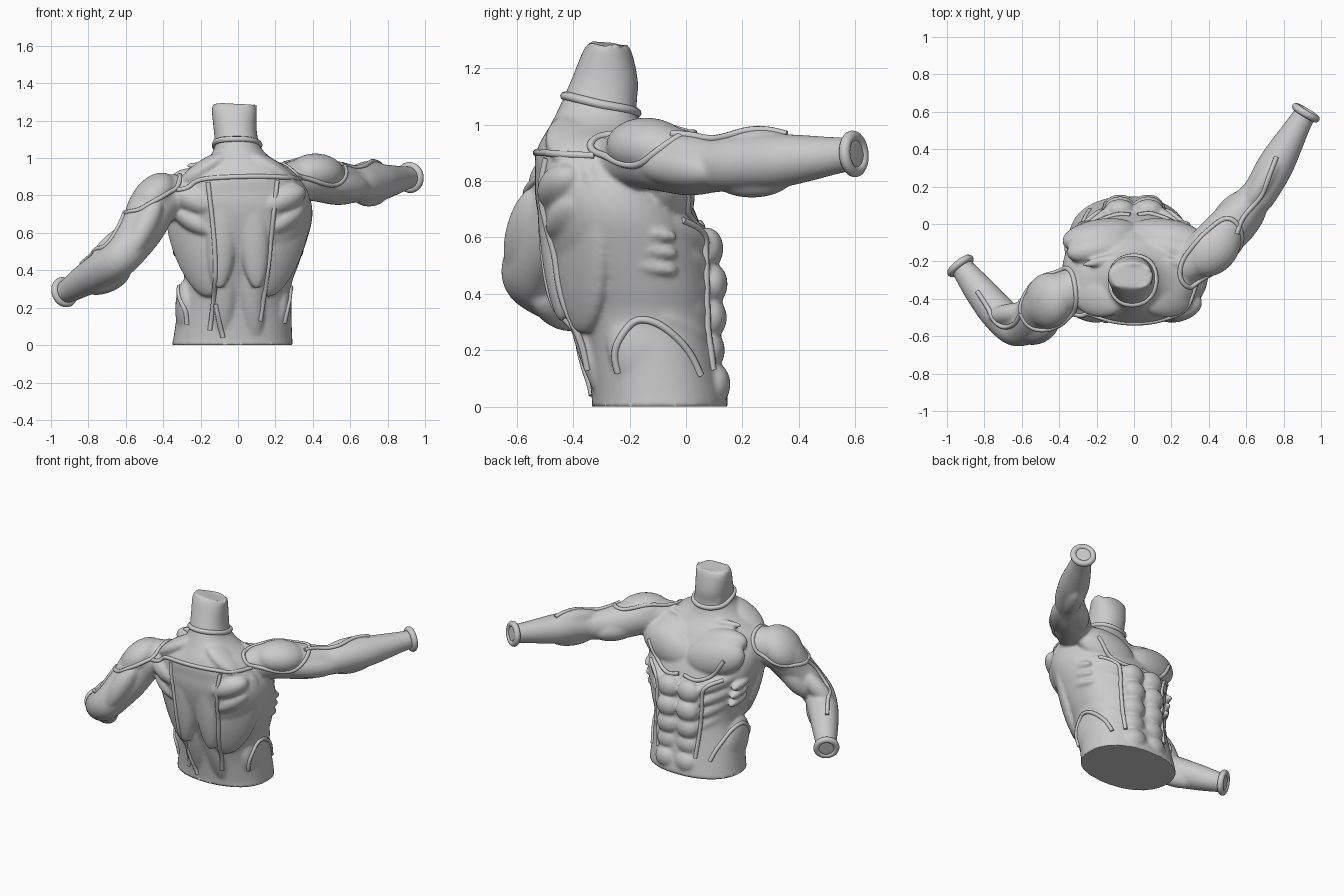
import bpy, bmesh, math
from mathutils import Vector, Matrix
from mathutils.bvhtree import BVHTree

if "Cube" in bpy.data.objects:
    bpy.data.objects.remove(bpy.data.objects["Cube"])

V = Vector
bm = bmesh.new()


def loft(rings):
    loops = [[bm.verts.new(p) for p in ring] for ring in rings]
    n = len(loops[0])
    for a, b in zip(loops, loops[1:]):
        for i in range(n):
            j = (i + 1) % n
            bm.faces.new((a[i], a[j], b[j], b[i]))
    bm.faces.new(loops[0][::-1])
    bm.faces.new(loops[-1])


def resample(pts, steps, closed=False):
    """Catmull-Rom through points of any dimension."""
    pts = [V(p) for p in pts]
    n, out = len(pts), []
    for i in range(n if closed else n - 1):
        if closed:
            a, b, c, d = (pts[(i + k) % n] for k in (-1, 0, 1, 2))
        else:
            a, b, c, d = pts[max(i - 1, 0)], pts[i], pts[i + 1], pts[min(i + 2, n - 1)]
        for s in range(steps):
            t = s / steps
            out.append(b + (c - a) * (t / 2) + (a * 2 - b * 5 + c * 4 - d) * (t * t / 2)
                       + (b * 3 - a - c * 3 + d) * (t ** 3 / 2))
    return out if closed else out + [pts[-1]]


def muscle(a, b, width, depth, normal):
    """Ellipsoid from a to b, 'depth' thick along the normal."""
    a, b = V(a), V(b)
    z = (b - a).normalized()
    y = z.cross(V(normal)).normalized()
    x = y.cross(z)
    m = Matrix((x * depth, y * width, z * (b - a).length / 2)).transposed().to_4x4()
    m.translation = (a + b) / 2
    bmesh.ops.create_uvsphere(bm, u_segments=24, v_segments=16, radius=1, matrix=m)


def limb(points):
    rows = resample(points, 5)
    cs = [r.xyz for r in rows]
    rings = []
    for i, r in enumerate(rows):
        t = (cs[min(i + 1, len(cs) - 1)] - cs[max(i - 1, 0)]).normalized()
        u = t.cross(V((0, 0, 1))).normalized()
        w = t.cross(u)
        rings.append([cs[i] + (u * math.cos(k * math.tau / 24) + w * math.sin(k * math.tau / 24)) * r.w
                      for k in range(24)])
    loft(rings)


# Trunk and neck: z, then x and y extents of each cross-section
trunk = [(0, -.355, .295, -.335, .15), (.04, -.345, .29, -.335, .145), (.2, -.32, .285, -.36, .115),
         (.32, -.29, .285, -.40, .105), (.42, -.295, .32, -.44, .1), (.55, -.335, .365, -.49, .08),
         (.66, -.375, .395, -.52, .045), (.75, -.385, .395, -.535, .005), (.82, -.37, .37, -.535, -.035),
         (.89, -.32, .33, -.535, -.08), (.95, -.22, .27, -.51, -.13),
         (1, -.16, .18, -.48, -.16), (1.06, -.125, .12, -.45, -.175), (1.15, -.13, .1, -.41, -.17),
         (1.25, -.14, .1, -.37, -.19), (1.285, -.135, .1, -.35, -.21)]
rows = resample(trunk, 3)
rings = []
for n, (z, x0, x1, y0, y1) in enumerate(rows):
    ring = []
    for k in range(48):
        t = k * math.tau / 48
        c, s = math.cos(t), math.sin(t)
        e = .9
        ring.append(((x0 + x1) / 2 + (x1 - x0) / 2 * math.copysign(abs(c) ** e, c),
                     (y0 + y1) / 2 + (y1 - y0) / 2 * math.copysign(abs(s) ** e, s),
                     z + (.012 * math.sin(5 * t) if n == len(rows) - 1 else 0)))
    rings.append(ring)
loft(rings)

# Arms: x, y, z, radius
right_arm = [(.26, -.24, .87, .1), (.4, -.13, .89, .12), (.53, .01, .86, .112), (.61, .1, .855, .096),
             (.675, .17, .86, .094), (.755, .31, .87, .097), (.82, .425, .88, .083),
             (.88, .53, .89, .066), (.925, .605, .897, .058)]
left_arm = [(-.28, -.34, .80, .11), (-.43, -.4, .77, .13), (-.51, -.48, .63, .12), (-.59, -.545, .51, .105),
            (-.65, -.545, .45, .1), (-.74, -.46, .395, .096), (-.83, -.35, .34, .083),
            (-.9, -.26, .295, .066), (-.935, -.215, .28, .058)]
limb(right_arm)
limb(left_arm)

# Shoulder, upper-arm and forearm muscles
muscle((.3, -.25, .93), (.54, -.02, .91), .13, .105, (0, 0, 1))
muscle((.42, -.05, .83), (.62, .17, .83), .075, .078, (-1, .5, 0))
muscle((.44, -.18, .87), (.70, .12, .83), .075, .075, (1, -.5, 0))
muscle((.60, .08, .91), (.79, .38, .93), .055, .065, (0, 0, 1))
muscle((.62, .10, .81), (.79, .38, .82), .06, .075, (0, 0, 1))
muscle((.7, .12, .87), (.88, .44, .89), .045, .05, (1, -.5, 0))
muscle((-.36, -.36, .90), (-.55, -.46, .67), .15, .105, (-1, 0, 1))
muscle((-.42, -.52, .78), (-.60, -.6, .45), .07, .08, (0, -1, 0))
muscle((-.46, -.38, .7), (-.62, -.48, .46), .07, .07, (0, 1, 0))
muscle((-.55, -.46, .64), (-.78, -.5, .44), .055, .06, (-1, 0, 1))
muscle((-.58, -.54, .40), (-.82, -.37, .3), .06, .07, (0, 0, 1))
muscle((-.62, -.6, .47), (-.82, -.42, .35), .05, .055, (0, -1, 0))
muscle((-.66, -.54, .5), (-.87, -.31, .36), .05, .05, (0, 0, 1))

# Paired trunk muscles
for s in (-1, 1):
    muscle((s * .07, -.5, .92), (s * .1, -.44, .3), .08, .05, (0, -1, 0))      # upper spine
    muscle((s * .06, -.43, .5), (s * .09, -.28, 0), .065, .045, (0, -1, 0))    # lower spine
    muscle((s * .34, -.36, .86), (s * .15, -.375, .26), .14, .055, (s * .8, -1, 0))  # lat
    muscle((s * .1, -.47, .72), (s * .36, -.41, .83), .075, .085, (0, -1, 0))  # shoulder blade
    muscle((s * .14, -.46, .6), (s * .35, -.38, .74), .06, .07, (0, -1, 0))
    muscle((s * .04, -.40, 1.03), (s * .31, -.40, .86), .1, .05, (0, 0, 1))    # trapezius
    muscle((s * -.02, -.03, .725), (s * .38, -.10, .83), .13, .09, (s * .2, 1, .25))  # chest
    muscle((s * .0, -.10, .82), (s * .36, -.16, .89), .09, .08, (s * .2, 1, .4))
    muscle((s * .03, -.17, .95), (s * .28, -.22, .96), .025, .025, (0, 1, 0))  # collarbone
    muscle((s * .02 - .02, -.19, .93), (s * .09 - .02, -.27, 1.2), .03, .03, (0, 1, 0))  # neck
    for z, y in ((.08, .1), (.2, .08), (.315, .087), (.435, .09), (.56, .075)):  # abdominals
        muscle((s * .075, y, z - .075), (s * .075, y, z + .075), .082, .058, (0, 1, 0))
    for i in range(5):                                                         # ribs
        z = .26 + .085 * i
        w = (.30, .29, .31, .335, .35)[i] - .03
        muscle((s * w, -.11, z + .08), (s * .13, .075, z - .03), .05, .05, (s, 1, 0))
    for i in range(3):
        z = .48 + .06 * i
        muscle((s * (.33 + .01 * i), -.2, z + .03), (s * (.31 + .012 * i), -.03, z), .027, .03, (s, 0, 0))
    muscle((s * .26 - .02, -.22, .34), (s * .24 - .03, -.06, .02), .13, .06, (s, 0, 0))  # hip

# Fuse all muscles into one skin
mesh = bpy.data.meshes.new("muscular_torso")
bmesh.ops.recalc_face_normals(bm, faces=bm.faces[:])
bm.to_mesh(mesh)
bm.free()
body = bpy.data.objects.new("muscular_torso", mesh)
bpy.context.collection.objects.link(body)
rm = body.modifiers.new("Fuse", 'REMESH')
rm.mode, rm.voxel_size, rm.use_smooth_shade = 'VOXEL', .009, True
sm = body.modifiers.new("Soften", 'SMOOTH')
sm.factor, sm.iterations = .5, 9
deps = bpy.context.evaluated_depsgraph_get()
skin = bpy.data.meshes.new_from_object(body.evaluated_get(deps))
body.modifiers.clear()
body.data = skin
skin.polygons.foreach_set("use_smooth", [True] * len(skin.polygons))
for v in skin.vertices:                     # flat cut at the waist
    if v.co.z < .008:
        v.co.z = 0
tree = BVHTree.FromPolygons([v.co for v in skin.vertices], [p.vertices for p in skin.polygons])


def cable(name, pts, ray=0, closed=False, r=.013):
    """Tube laid on the skin; ray=-1 projects from the back, 1 from the chest."""
    if ray:
        pts = [(x, ray * 2, z) for x, z in pts]
    path = []
    for p in resample(pts, 8, closed):
        hit = tree.ray_cast(p, V((0, -ray, 0)))[0] if ray else None
        path.append(hit or tree.find_nearest(p)[0])
    n = len(path)
    for _ in range(4):
        path = [path[i] if not closed and i in (0, n - 1) else
                (path[i - 1] + path[i] * 2 + path[(i + 1) % n]) / 4 for i in range(n)]
    cu = bpy.data.curves.new(name, 'CURVE')
    cu.dimensions, cu.bevel_depth, cu.bevel_resolution, cu.use_fill_caps = '3D', r, 2, True
    sp = cu.splines.new('POLY')
    sp.points.add(n - 1)
    for q, p in zip(sp.points, path):
        q.co = (*p, 1)
    sp.use_cyclic_u, sp.use_smooth = closed, True
    bpy.context.collection.objects.link(bpy.data.objects.new(name, cu))


# Cables on the back
cable("yoke_cable", [(-.33, .83), (-.27, .84), (-.2, .885), (0, .9), (.2, .9), (.33, .89)], -1)
cable("back_cable_left", [(-.16, .87), (-.13, .6), (-.12, .4), (-.13, .25), (-.15, .08)], -1)
cable("back_cable_right", [(.21, .88), (.18, .6), (.16, .4), (.12, .13)], -1)
cable("lower_back_cable", [(-.12, .22), (-.1, .12), (-.08, .04)], -1)
# Cables on chest, belly and flanks
for s, side in ((-1, "left"), (1, "right")):
    cable("chest_cable_" + side, [(s * .29, .8), (s * .22, .69), (s * .12, .635), (s * .02, .65)], 1)
    cable("belly_cable_" + side, [(s * .28, .66), (s * .18, .6), (s * .17, .45), (s * .16, .3), (s * .15, .13)], 1)
    cable("flank_cable_" + side, [(s * .27, -.26, .11), (s * .28, -.26, .2), (s * .3, -.19, .3),
                                  (s * .29, -.09, .29), (s * .25, .01, .2), (s * .22, .05, .11)])
# Shoulder loops, arm cables and neck ring
cable("shoulder_loop_right", [(.25, -.3, .96), (.26, -.18, .99), (.34, -.08, 1), (.46, .02, .97),
                              (.54, 0, .93), (.53, -.12, .87), (.44, -.25, .87), (.32, -.34, .92)], closed=True)
cable("shoulder_loop_left", [(-.33, -.52, .83), (-.31, -.38, .92), (-.34, -.25, .87), (-.42, -.24, .77),
                             (-.53, -.34, .72), (-.6, -.45, .7), (-.53, -.56, .72), (-.41, -.55, .79)], closed=True)
cable("arm_cable_right", [(.54, -.05, .95), (.6, .05, .98), (.69, .13, .98), (.72, .24, 1), (.76, .36, .98)])
cable("arm_cable_left", [(-.58, -.47, .7), (-.62, -.53, .62), (-.7, -.55, .53), (-.76, -.48, .5), (-.84, -.36, .44)])
cable("neck_ring", [(-.02 + .14 * math.cos(a), -.31 + .14 * math.sin(a), 1.075 - .035 * math.sin(a))
                    for a in (i * math.tau / 10 for i in range(10))], closed=True, r=.016)

# Wrist cuffs
for name, arm in (("wrist_cuff_right", right_arm), ("wrist_cuff_left", left_arm)):
    end, before = V(arm[-1][:3]), V(arm[-2][:3])
    d = (end - before).normalized()
    bpy.ops.mesh.primitive_torus_add(location=end - d * .012, rotation=d.to_track_quat('Z', 'Y').to_euler(),
                                     major_radius=.063, minor_radius=.02, major_segments=40, minor_segments=12)
    bpy.context.object.name = name
    bpy.ops.object.shade_smooth()
